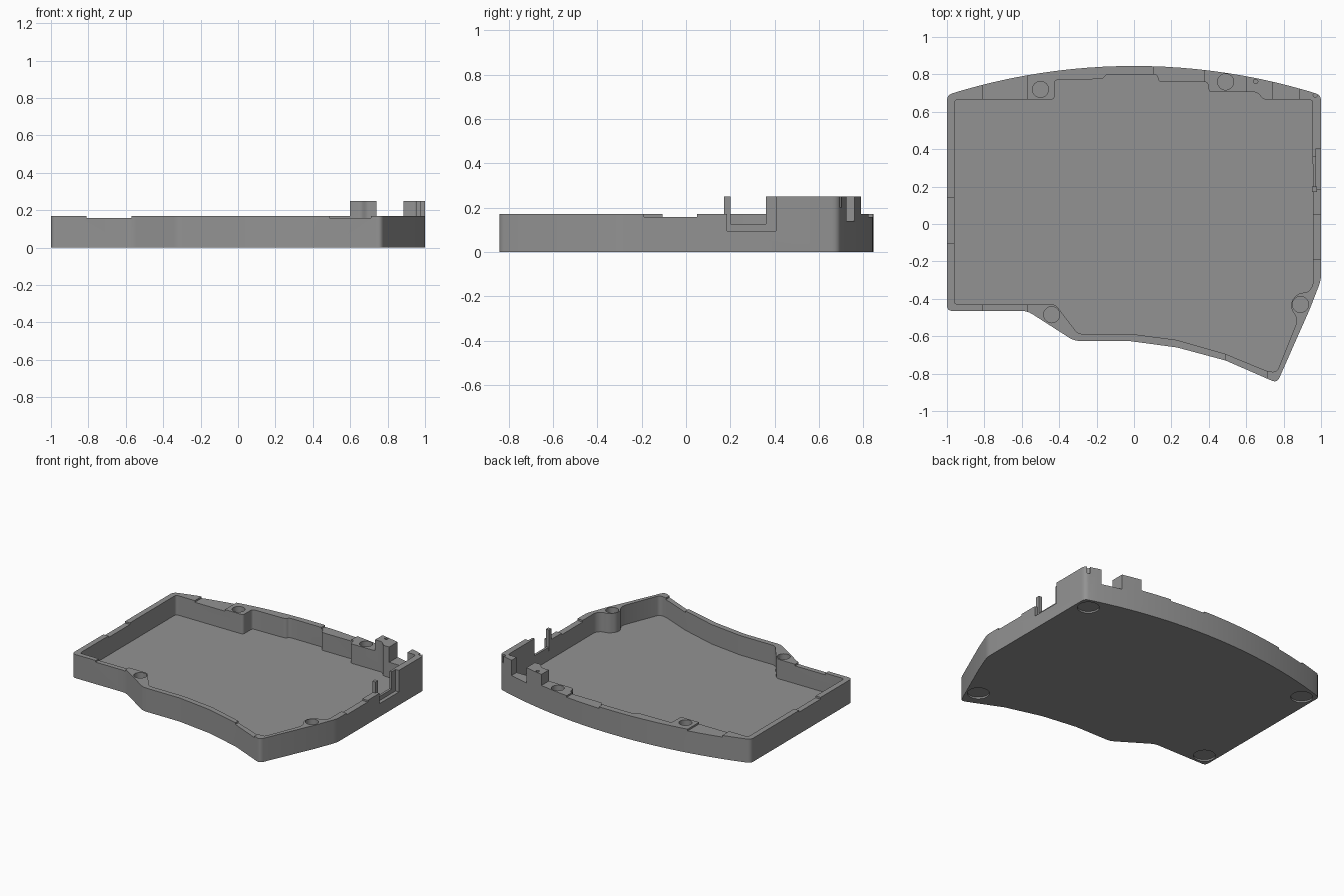
import bpy, bmesh, math
from mathutils import Vector

if "Cube" in bpy.data.objects:
    bpy.data.objects.remove(bpy.data.objects["Cube"])

grey = bpy.data.materials.new("plain grey")
grey.diffuse_color = (0.29, 0.29, 0.29, 1)
grey.use_nodes = True
grey.node_tree.nodes["Principled BSDF"].inputs["Base Color"].default_value = grey.diffuse_color


def rounded(pts, r, steps=4):
    """Soften every sharp corner of a closed outline."""
    out = []
    n = len(pts)
    for i in range(n):
        p = Vector(pts[i])
        a, b = Vector(pts[i - 1]) - p, Vector(pts[(i + 1) % n]) - p
        if math.pi - a.angle(b) < 0.35:
            out.append(tuple(p))
            continue
        p0 = p + a.normalized() * min(r, a.length * 0.45)
        p1 = p + b.normalized() * min(r, b.length * 0.45)
        for k in range(steps + 1):
            t = k / steps
            out.append(tuple(p0 * (1 - t) ** 2 + p * 2 * t * (1 - t) + p1 * t * t))
    return out


def prism(name, pts, z0, z1):
    """Extrude an outline between two heights."""
    bm = bmesh.new()
    face = bm.faces.new([bm.verts.new((x, y, z0)) for x, y in pts])
    top = bmesh.ops.extrude_face_region(bm, geom=[face])["geom"]
    bmesh.ops.translate(bm, vec=(0, 0, z1 - z0),
                        verts=[v for v in top if isinstance(v, bmesh.types.BMVert)])
    bmesh.ops.recalc_face_normals(bm, faces=bm.faces)
    mesh = bpy.data.meshes.new(name)
    bm.to_mesh(mesh)
    bm.free()
    mesh.materials.append(grey)
    ob = bpy.data.objects.new(name, mesh)
    bpy.context.collection.objects.link(ob)
    return ob


def box(name, x0, x1, y0, y1, z0, z1):
    return prism(name, [(x0, y0), (x1, y0), (x1, y1), (x0, y1)], z0, z1)


def disc(name, x, y, r, z0, z1, n=32):
    return prism(name, [(x + r * math.cos(2 * math.pi * k / n),
                         y + r * math.sin(2 * math.pi * k / n)) for k in range(n)], z0, z1)


def cut(target, cutter):
    mod = target.modifiers.new("cut", 'BOOLEAN')
    mod.operation, mod.solver, mod.object = 'DIFFERENCE', 'EXACT', cutter
    bpy.context.view_layer.objects.active = target
    bpy.ops.object.modifier_apply(modifier=mod.name)
    bpy.data.objects.remove(cutter, do_unlink=True)


# Tray blank: curved back edge, straight sides, sweeping front edge
R = 3.3
back = [(1 - k / 12, 0.845 - R + math.sqrt(R * R - (1 - k / 12) ** 2)) for k in range(25)]
outline = back + [(-1, -0.465), (-0.57, -0.465), (-0.32, -0.625), (-0.03, -0.625),
                  (0.23, -0.66), (0.49, -0.73), (0.765, -0.85), (0.94, -0.455), (1, -0.30)]
tray = prism("tray", rounded(outline, 0.03), 0, 0.25)

# Cavity outline, stepping around the screw bosses
cavity = [(-0.96, 0.665), (-0.425, 0.665), (-0.425, 0.77), (-0.165, 0.775), (-0.15, 0.80),
          (0.125, 0.80), (0.13, 0.76), (0.395, 0.76), (0.40, 0.705), (0.66, 0.705),
          (0.69, 0.665), (0.955, 0.665), (0.957, -0.33), (0.93, -0.365), (0.88, -0.37),
          (0.842, -0.41), (0.84, -0.455), (0.87, -0.50), (0.865, -0.54), (0.765, -0.79),
          (0.72, -0.79), (0.49, -0.695), (0.23, -0.62), (-0.02, -0.587), (-0.30, -0.587),
          (-0.42, -0.43), (-0.96, -0.43)]
cut(tray, prism("cavity", rounded(cavity, 0.02), 0.03, 0.4))

# Lower the rim everywhere except the tall back right corner
cut(tray, box("rim_left", -1.2, 0.6, -1.2, 1.2, 0.17, 0.5))
cut(tray, box("rim_front", 0.5, 1.2, -1.2, 0.36, 0.17, 0.5))

# Shallow notches along the rim
for x0, x1, y0, y1 in [(-0.81, -0.57, -0.55, -0.40), (-0.81, -0.57, 0.6, 0.95),
                       (0.105, 0.375, 0.6, 0.95), (0.49, 0.71, -0.95, -0.6),
                       (-1.1, -0.9, -0.105, 0.14), (0.91, 1.1, -0.19, 0.05)]:
    cut(tray, box("notch", x0, x1, y0, y1, 0.158, 0.5))

# Side connector opening with an outer recess, and the gap in the back wall
cut(tray, box("recess", 0.973, 1.2, 0.185, 0.405, 0.095, 0.5))
cut(tray, box("opening", 0.9, 1.2, 0.2, 0.36, 0.125, 0.5))
cut(tray, box("back_gap", 0.74, 0.885, 0.6, 1.0, 0.14, 0.5))

# Screw holes and small pin holes
for x, y in [(-0.5, 0.72), (0.49, 0.76), (-0.44, -0.485), (0.89, -0.43)]:
    cut(tray, disc("screw_hole", x, y, 0.043, 0.06, 0.5))
for x, y in [(0.65, 0.762), (0.97, 0.69)]:
    cut(tray, disc("pin_hole", x, y, 0.012, 0.2, 0.5, 16))

# Round foot recesses underneath
for x, y in [(0.91, 0.62), (0.74, -0.70), (-0.915, -0.375), (-0.91, 0.62)]:
    cut(tray, disc("foot_recess", x, y, 0.072, -0.1, 0.012, 40))

# Thin upright beside the opening
post = box("guide_post", 0.953, 0.978, 0.171, 0.2, 0.1, 0.25)

# Smooth the curved walls, keep hard edges
bpy.ops.object.select_all(action='DESELECT')
tray.select_set(True)
bpy.context.view_layer.objects.active = tray
bpy.ops.object.shade_smooth_by_angle(angle=math.radians(30))
